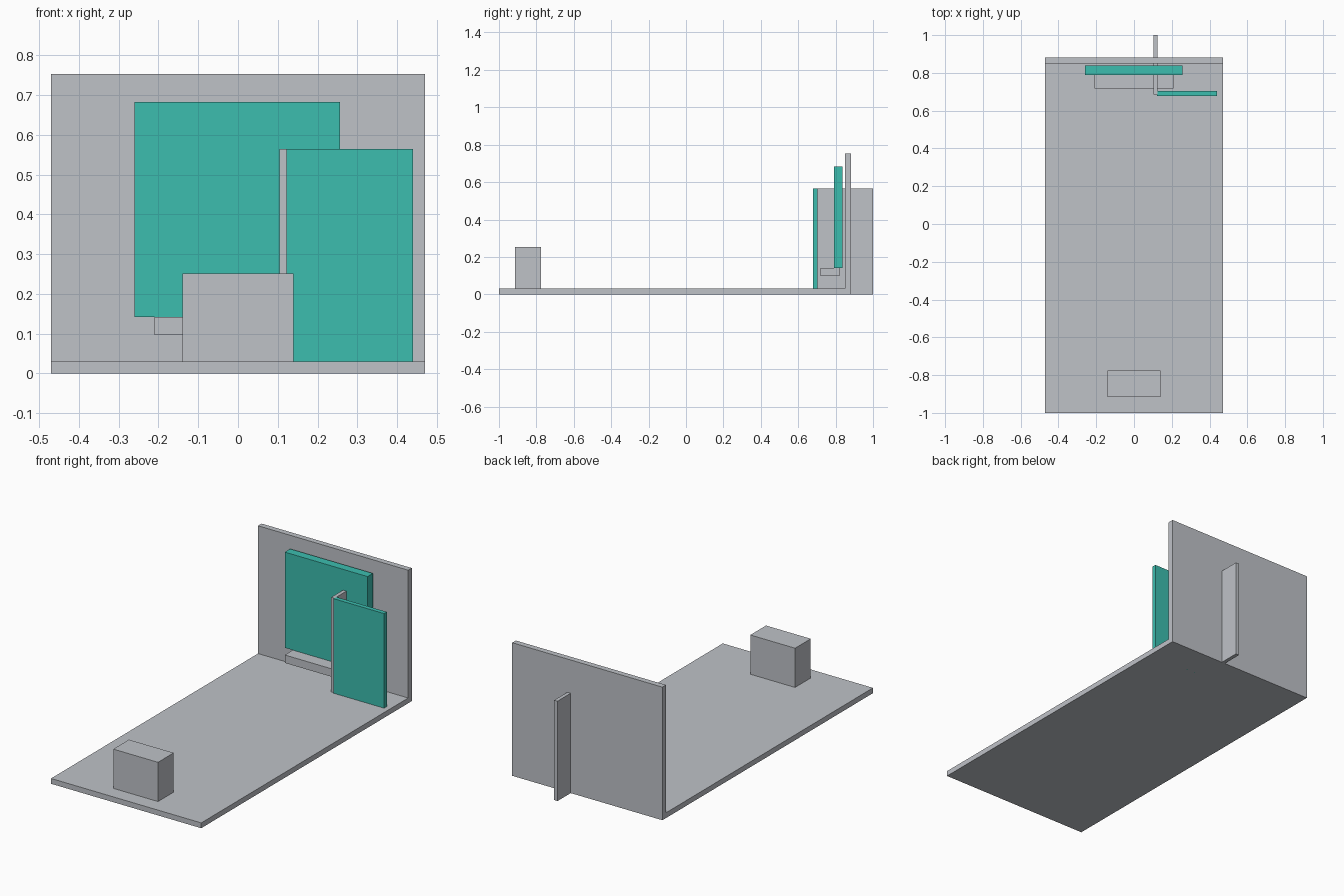
import bpy

if "Cube" in bpy.data.objects:
    bpy.data.objects.remove(bpy.data.objects["Cube"])


def material(name, color):
    m = bpy.data.materials.new(name)
    m.diffuse_color = (*color, 1.0)
    m.use_nodes = True
    m.node_tree.nodes["Principled BSDF"].inputs["Base Color"].default_value = m.diffuse_color
    return m


grey = material("light_grey", (0.52, 0.54, 0.575))
teal = material("teal", (0.045, 0.51, 0.43))


def box(name, x, y, z, mat):
    """Box spanning the given (low, high) range on each axis."""
    spans = (x, y, z)
    bpy.ops.mesh.primitive_cube_add(size=1, location=[(a + b) / 2 for a, b in spans])
    ob = bpy.context.object
    ob.name = name
    ob.scale = [b - a for a, b in spans]
    bpy.ops.object.transform_apply(location=False, rotation=False, scale=True)
    ob.data.materials.append(mat)
    return ob


# Base slab and upright back wall
box("floor", (-0.47, 0.47), (-1.0, 0.85), (0.0, 0.03), grey)
box("back_wall", (-0.47, 0.47), (0.85, 0.882), (0.0, 0.753), grey)

# Block near the front edge
box("front_block", (-0.14, 0.14), (-0.915, -0.775), (0.03, 0.252), grey)

# Wall panel with a small ledge under it
box("wall_panel", (-0.26, 0.257), (0.79, 0.838), (0.142, 0.683), teal)
box("ledge", (-0.21, 0.21), (0.718, 0.82), (0.097, 0.142), grey)

# Fin passing through the wall, carrying the front panel
box("fin", (0.104, 0.125), (0.685, 1.0), (0.0, 0.565), grey)
box("front_panel", (0.122, 0.44), (0.678, 0.703), (0.0, 0.565), teal)
